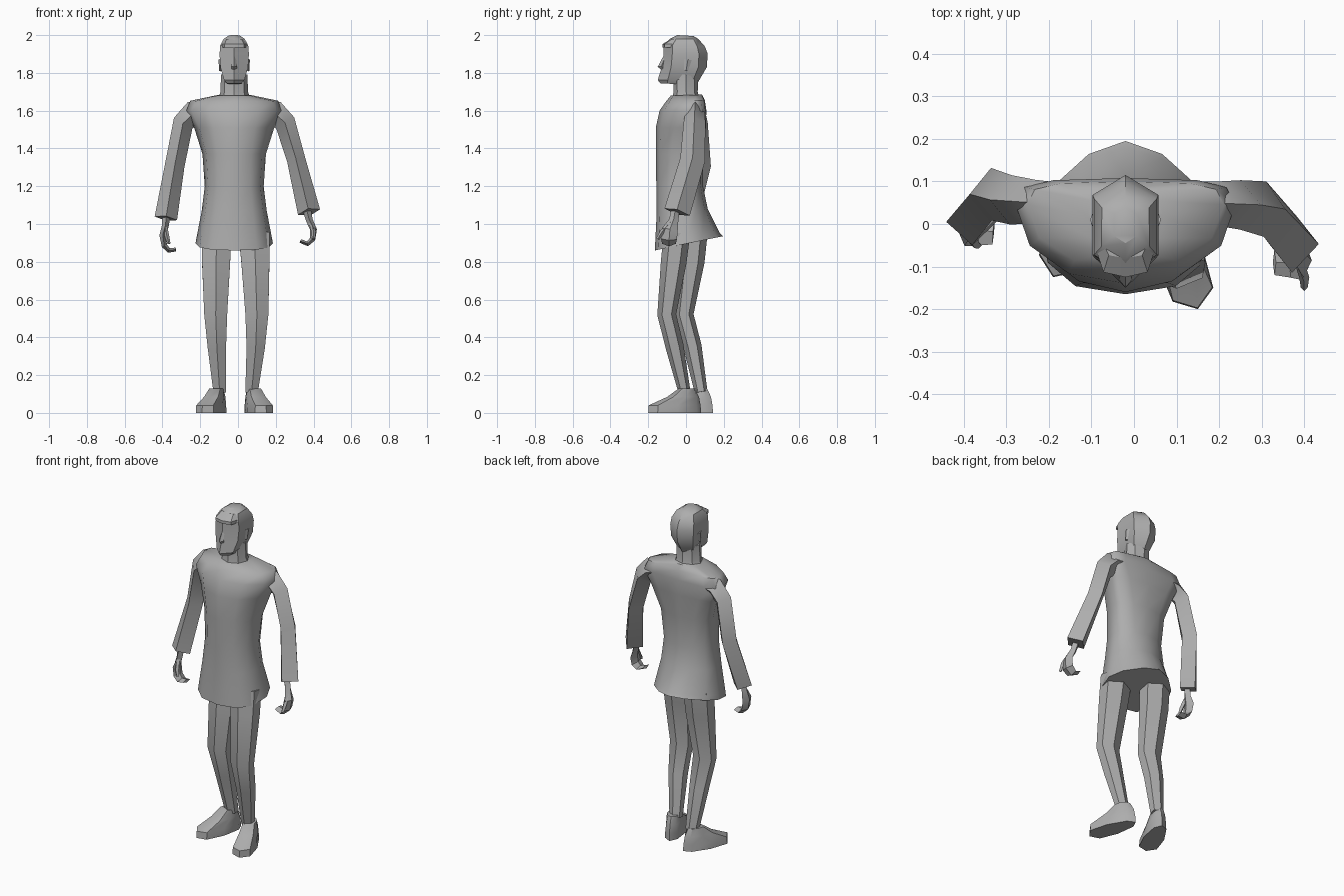
import bpy, bmesh, math
from mathutils import Vector

GREY = bpy.data.materials.new("plain grey")
GREY.diffuse_color = (0.42, 0.42, 0.42, 1)
CX = -0.02  # body axis


def skin(name, rings, angle=32):
    """Join closed rings of points into a capped tube."""
    bm = bmesh.new()
    vs = [[bm.verts.new(p) for p in r] for r in rings]
    n = len(vs[0])
    for a, b in zip(vs, vs[1:]):
        for i in range(n):
            j = (i + 1) % n
            bm.faces.new((a[i], a[j], b[j], b[i]))
    bm.faces.new(vs[0][::-1])
    bm.faces.new(vs[-1])
    bmesh.ops.recalc_face_normals(bm, faces=bm.faces)
    me = bpy.data.meshes.new(name)
    bm.to_mesh(me)
    bm.free()
    me.materials.append(GREY)
    ob = bpy.data.objects.new(name, me)
    bpy.context.collection.objects.link(ob)
    bpy.ops.object.select_all(action='DESELECT')
    bpy.context.view_layer.objects.active = ob
    ob.select_set(True)
    bpy.ops.object.shade_smooth_by_angle(angle=math.radians(angle))
    return ob


def power(v, p):
    return math.copysign(abs(v) ** p, v) if abs(v) > 1e-6 else 0.0


def stack(name, rows, n, front=1.0, back=1.0, angle=32):
    """Rows: z at front, z at back, half width, y of front, widest point, back,
    and optionally the squareness of the front and back halves."""
    rings = []
    for zf, zb, hw, yf, ys, yb, *sq in rows:
        pf, pb = sq or (front, back)
        ring = []
        for i in range(n):
            t = math.tau * i / n - math.pi / 2
            p = pb if math.sin(t) > 0 else pf
            c, s = power(math.cos(t), p), power(math.sin(t), p)
            y = ys + s * (yb - ys if s > 0 else ys - yf)
            ring.append((CX + hw * c, y, zf + (zb - zf) * (s + 1) / 2))
        rings.append(ring)
    return skin(name, rings, angle)


def sweep(name, path, n=4, turn=0.0, angle=32):
    """Path rows: x, y, z, half depth along y, half width across."""
    pts = [Vector(p[:3]) for p in path]
    rings = []
    for k, p in enumerate(path):
        t = Vector()
        if k:
            t += (pts[k] - pts[k - 1]).normalized()
        if k < len(pts) - 1:
            t += (pts[k + 1] - pts[k]).normalized()
        t.normalize()
        u = Vector((0, 1, 0))
        u = (u - t * u.dot(t)).normalized()
        v = t.cross(u)
        rings.append([pts[k] + u * p[3] * math.cos(a) + v * p[4] * math.sin(a)
                      for a in (turn + math.tau * i / n for i in range(n))])
    return skin(name, rings, angle)


# Tunic with flared hem and wide shoulders
stack("tunic", [
    (0.86, 0.935, 0.205, -0.165, 0.01, 0.195, 0.8, 1.25),
    (0.90, 0.95, 0.200, -0.163, 0.01, 0.18, 0.8, 1.2),
    (1.06, 1.08, 0.172, -0.155, 0.00, 0.115, 0.8, 1.1),
    (1.20, 1.20, 0.156, -0.157, 0.00, 0.09, 0.85, 1.0),
    (1.37, 1.37, 0.168, -0.16, 0.015, 0.09, 0.9, 0.9),
    (1.51, 1.51, 0.212, -0.16, 0.04, 0.105, 0.95, 0.7),
    (1.60, 1.60, 0.258, -0.14, 0.045, 0.108, 0.95, 0.6),
    (1.65, 1.655, 0.232, -0.105, 0.045, 0.10, 0.95, 0.6),
    (1.68, 1.685, 0.09, -0.08, 0.02, 0.085, 0.9, 0.9)], 12, angle=50)

# Neck
stack("neck", [
    (1.66, 1.67, 0.085, -0.075, 0.01, 0.07),
    (1.70, 1.70, 0.073, -0.065, 0.00, 0.062),
    (1.80, 1.78, 0.070, -0.07, 0.00, 0.065)], 8)

# Head, with a hexagonal plan
stack("head", [
    (1.745, 1.735, 0.042, -0.135, -0.04, 0.055),
    (1.762, 1.77, 0.060, -0.15, -0.01, 0.075),
    (1.83, 1.83, 0.081, -0.128, 0.0, 0.11),
    (1.90, 1.90, 0.086, -0.118, 0.0, 0.115),
    (1.945, 1.94, 0.082, -0.118, 0.0, 0.10),
    (1.98, 1.98, 0.062, -0.085, 0.0, 0.065),
    (2.0, 1.995, 0.03, -0.045, 0.0, 0.04)], 6, 0.7, 0.75)

# Hair fringe, nose and ears
stack("fringe", [
    (1.935, 1.935, 0.066, -0.125, -0.07, 0.0),
    (1.952, 1.955, 0.066, -0.125, -0.07, 0.0),
    (1.98, 1.98, 0.05, -0.08, -0.05, 0.0)], 8, 0.7, 0.8)
sweep("nose", [(CX, -0.105, 1.90, 0.008, 0.006), (CX, -0.13, 1.835, 0.020, 0.016),
               (CX, -0.115, 1.815, 0.01, 0.012)])
for s in (-1, 1):
    sweep("ear", [(CX + s * 0.076, 0.01, 1.87, 0.02, 0.007),
                  (CX + s * 0.074, 0.0, 1.81, 0.01, 0.006)])

# Arms: square sleeves with a corner facing outward
sweep("left_sleeve", [
    (-0.20, 0.05, 1.592, 0.05, 0.06), (-0.235, 0.052, 1.585, 0.052, 0.068),
    (-0.29, 0.057, 1.535, 0.058, 0.056), (-0.335, 0.07, 1.31, 0.062, 0.052),
    (-0.382, 0.005, 1.03, 0.056, 0.060)])
sweep("right_sleeve", [
    (0.16, 0.05, 1.592, 0.05, 0.06), (0.195, 0.048, 1.585, 0.052, 0.068),
    (0.25, 0.045, 1.535, 0.058, 0.056), (0.308, 0.035, 1.34, 0.066, 0.049),
    (0.376, -0.047, 1.063, 0.07, 0.060)])

# Hands with curled fingers and a thumb
sweep("left_hand", [
    (-0.378, 0.0, 1.05, 0.022, 0.022), (-0.385, -0.005, 0.99, 0.025, 0.018),
    (-0.398, -0.01, 0.94, 0.042, 0.018), (-0.39, -0.012, 0.885, 0.04, 0.015),
    (-0.365, -0.015, 0.86, 0.036, 0.013), (-0.33, -0.018, 0.865, 0.03, 0.010)])
sweep("left_thumb", [
    (-0.385, -0.02, 0.98, 0.012, 0.012), (-0.375, -0.045, 0.93, 0.012, 0.012),
    (-0.365, -0.05, 0.895, 0.008, 0.008)])
sweep("right_hand", [
    (0.363, -0.055, 1.08, 0.022, 0.022), (0.378, -0.065, 1.02, 0.025, 0.018),
    (0.40, -0.085, 0.97, 0.042, 0.018), (0.395, -0.09, 0.92, 0.042, 0.015),
    (0.368, -0.09, 0.895, 0.036, 0.013), (0.33, -0.09, 0.91, 0.03, 0.010)])
sweep("right_thumb", [
    (0.385, -0.08, 1.01, 0.012, 0.012), (0.40, -0.125, 0.96, 0.012, 0.012),
    (0.40, -0.15, 0.92, 0.009, 0.008)])

# Legs: six-sided, bent at the knee, turned a little outward
sweep("left_leg", [
    (-0.112, 0.042, 0.95, 0.072, 0.090), (-0.116, 0.03, 0.80, 0.068, 0.086),
    (-0.118, -0.01, 0.52, 0.050, 0.070), (-0.112, 0.035, 0.35, 0.048, 0.056),
    (-0.097, 0.08, 0.11, 0.034, 0.038)], 6)
sweep("right_leg", [
    (0.085, -0.048, 0.95, 0.070, 0.094), (0.092, -0.065, 0.80, 0.068, 0.086),
    (0.10, -0.102, 0.52, 0.050, 0.070), (0.094, -0.06, 0.35, 0.048, 0.056),
    (0.072, -0.008, 0.11, 0.032, 0.038)], 6)


def foot(name, heel, toe):
    """Shoe: rows give z, start and end along the sole, half width."""
    h, t = Vector((*heel, 0)), Vector((*toe, 0))
    d = t - h
    side = Vector((-d.y, d.x, 0)).normalized()
    rings = []
    for z, a, b, w in ((0, 0, 1, 0.058), (0.04, 0.01, 0.99, 0.056),
                       (0.085, 0.04, 0.64, 0.046), (0.13, 0.12, 0.42, 0.036)):
        ring = []
        for i in range(8):
            c, s = power(math.cos(math.tau * i / 8), 0.8), power(math.sin(math.tau * i / 8), 0.8)
            along = (a + b) / 2 + (b - a) / 2 * c
            wide = w * (1.15 if c > 0.1 else 1.0 if c > -0.1 else 0.8)
            ring.append(h + d * along + side * wide * s + Vector((0, 0, z)))
        rings.append(ring)
    skin(name, rings, 40)


# Feet turned outward
foot("left_foot", (-0.08, 0.143), (-0.19, -0.125))
foot("right_foot", (0.055, 0.08), (0.15, -0.2))
